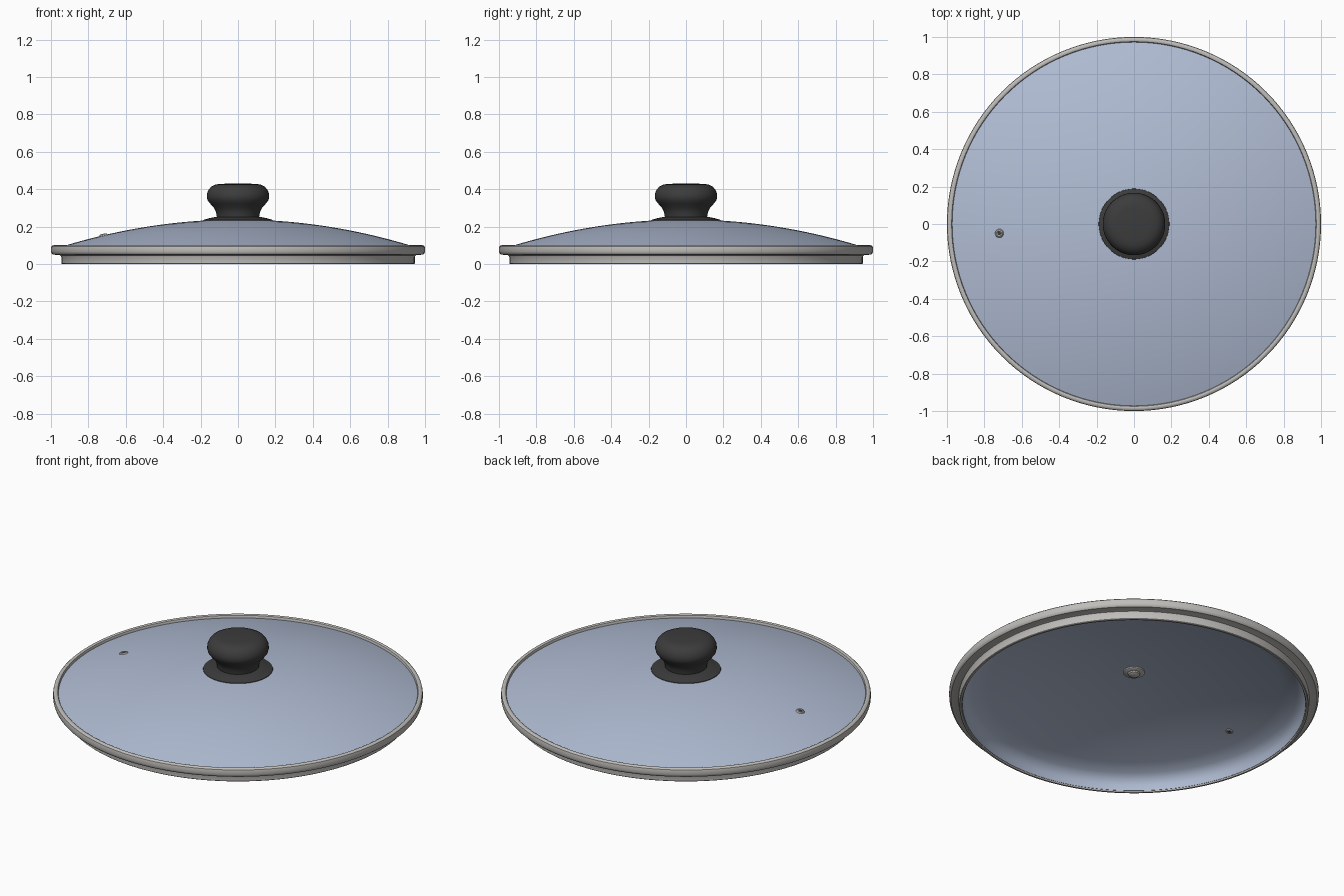
import bpy, math
from mathutils import Vector

cube = bpy.data.objects.get("Cube")
if cube:
    bpy.data.objects.remove(cube)


def material(name, rgb):
    m = bpy.data.materials.new(name)
    m.use_nodes = True
    color = (*rgb, 1)
    m.diffuse_color = color
    m.node_tree.nodes["Principled BSDF"].inputs["Base Color"].default_value = color
    return m


GLASS = material("blue grey glass", (0.44, 0.51, 0.66))
STEEL = material("brushed steel", (0.52, 0.51, 0.49))
BLACK = material("black plastic", (0.045, 0.045, 0.045))


def lathe(name, profile, mat, segments=96, closed=False, angle=35):
    """Spin (radius, height) points around z; points on the axis become poles."""
    verts, rings, faces = [], [], []
    for r, z in profile:
        n = 1 if r == 0 else segments
        rings.append(range(len(verts), len(verts) + n))
        for i in range(n):
            a = math.tau * i / segments
            verts.append((r * math.cos(a), r * math.sin(a), z))
    pairs = list(zip(rings, rings[1:]))
    if closed:
        pairs.append((rings[-1], rings[0]))
    for a, b in pairs:
        for i in range(segments):
            j = (i + 1) % segments
            quad = [a[i % len(a)], a[j % len(a)], b[j % len(b)], b[i % len(b)]]
            faces.append(list(dict.fromkeys(quad)))
    mesh = bpy.data.meshes.new(name)
    mesh.from_pydata(verts, [], faces)
    mesh.materials.append(mat)
    obj = bpy.data.objects.new(name, mesh)
    bpy.context.collection.objects.link(obj)
    bpy.ops.object.select_all(action="DESELECT")
    obj.select_set(True)
    bpy.context.view_layer.objects.active = obj
    bpy.ops.object.mode_set(mode="EDIT")
    bpy.ops.mesh.select_all(action="SELECT")
    bpy.ops.mesh.normals_make_consistent(inside=False)
    bpy.ops.object.mode_set(mode="OBJECT")
    bpy.ops.object.shade_smooth_by_angle(angle=math.radians(angle))
    return obj


def dome(r):
    return 0.238 - 0.163 * r * r


# Glass dome: shallow outer arc, and an inner arc that turns down inside the rim
outer = [(0.977 * i / 20, dome(0.977 * i / 20)) for i in range(21)]
inner = [(r, dome(r) - 0.022) for r in (0.88, 0.8, 0.7, 0.6, 0.5, 0.4, 0.3, 0.2, 0.1, 0)]
edge = [(0.977, 0.06), (0.935, 0.055), (0.931, 0.008), (0.928, 0.008), (0.922, 0.04), (0.908, 0.065)]
lathe("glass_dome", outer + edge + inner, GLASS, segments=128)

# Steel rim: rounded outer band stepping in to a thin hanging skirt
rim = [(0.972, 0.07), (0.972, 0.09), (0.975, 0.098), (0.982, 0.101), (0.991, 0.1),
       (0.998, 0.094), (1.0, 0.085), (1.0, 0.066), (0.997, 0.056), (0.99, 0.05),
       (0.96, 0.049), (0.949, 0.046), (0.945, 0.038), (0.945, 0.003), (0.942, 0),
       (0.932, 0), (0.93, 0.003), (0.93, 0.06)]
lathe("steel_rim", rim, STEEL, segments=128, closed=True)

# Flared collar that seats the knob on the glass
lathe("knob_collar", [(0, 0.22), (0.185, 0.222), (0.19, 0.228), (0.188, 0.235),
                      (0.15, 0.246), (0.12, 0.252), (0, 0.252)], BLACK)

# Mushroom shaped knob
knob = [(0, 0.245), (0.112, 0.245), (0.115, 0.262), (0.118, 0.28), (0.128, 0.3),
        (0.148, 0.322), (0.162, 0.34), (0.167, 0.358), (0.166, 0.376), (0.158, 0.396),
        (0.144, 0.413), (0.12, 0.425), (0.09, 0.429), (0, 0.43)]
lathe("knob", knob, BLACK)

# Washer and domed screw head under the centre of the glass
lathe("screw_washer", [(0, 0.22), (0.058, 0.22), (0.058, 0.208), (0.05, 0.203), (0, 0.203)], STEEL, 48)
lathe("screw_head", [(0, 0.21), (0.034, 0.206), (0.031, 0.196), (0.02, 0.19), (0, 0.188)], STEEL, 32)

# Steam vent grommet, tilted to follow the slope of the glass
vent = lathe("steam_vent", [(0.01, -0.028), (0.01, 0.006), (0.014, 0.008), (0.02, 0.006), (0.024, -0.001),
                            (0.015, -0.004), (0.015, -0.021), (0.02, -0.024), (0.017, -0.028)],
             STEEL, 24, closed=True)
hole = lathe("vent_hole", [(0, 0.002), (0.0105, 0.002), (0.0105, -0.026), (0, -0.026)], BLACK, 24)
spot = Vector((-0.72, -0.05, 0))
slope = 2 * 0.163 * spot.length
normal = Vector((spot.x / spot.length * slope, spot.y / spot.length * slope, 1))
for part in (vent, hole):
    part.location = (spot.x, spot.y, dome(spot.length))
    part.rotation_euler = normal.to_track_quat("Z", "Y").to_euler()
